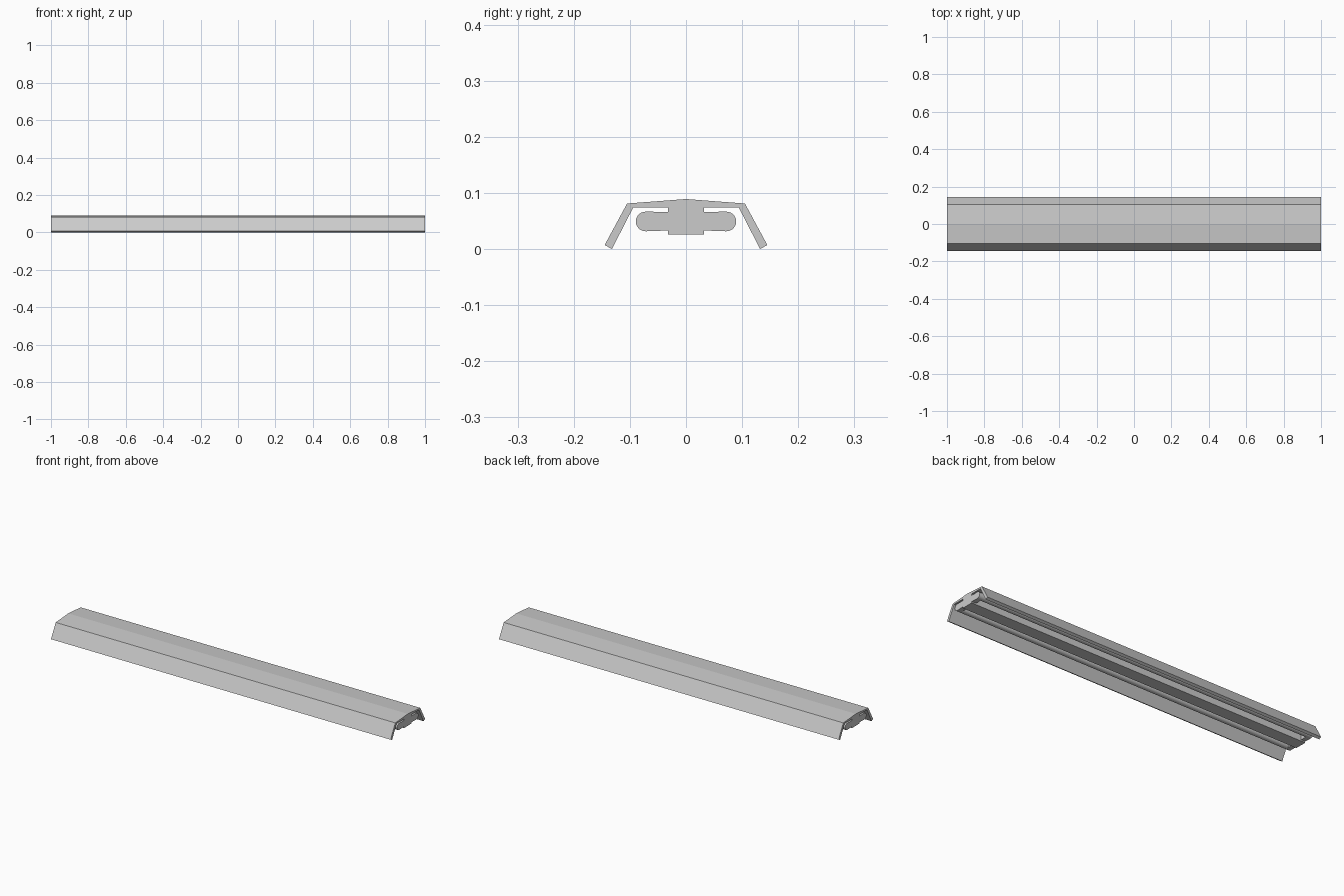
import bpy, bmesh, math

if "Cube" in bpy.data.objects:
    bpy.data.objects.remove(bpy.data.objects["Cube"])


def extrude_profile(name, pts, x0, x1):
    """Extrude a closed (y, z) outline along x."""
    bm = bmesh.new()
    face = bm.faces.new([bm.verts.new((x0, y, z)) for y, z in pts])
    ret = bmesh.ops.extrude_face_region(bm, geom=[face])
    verts = [g for g in ret["geom"] if isinstance(g, bmesh.types.BMVert)]
    bmesh.ops.translate(bm, verts=verts, vec=(x1 - x0, 0, 0))
    bmesh.ops.recalc_face_normals(bm, faces=bm.faces)
    me = bpy.data.meshes.new(name)
    bm.to_mesh(me)
    bm.free()
    ob = bpy.data.objects.new(name, me)
    bpy.context.collection.objects.link(ob)
    return ob


def smooth(ob):
    bpy.ops.object.select_all(action="DESELECT")
    ob.select_set(True)
    bpy.context.view_layer.objects.active = ob
    bpy.ops.object.shade_smooth_by_angle(angle=math.radians(35))


# folded reflector with the central ballast housing, one closed outline
half = [(0.032, 0.027), (0.032, 0.075), (0.094, 0.075), (0.132, 0.001),
        (0.145, 0.008), (0.105, 0.082)]
outline = half + [(0, 0.09)] + [(-y, z) for y, z in reversed(half)]
low = min(z for y, z in outline)
extrude_profile("reflector_housing", [(y, z - low) for y, z in outline], -1, 1)

# lamp tubes and their rounded end holders
TY, TZ, R, HOLD = 0.072, 0.049, 0.0175, 0.025
for side, label in ((1, "back"), (-1, "front")):
    bpy.ops.mesh.primitive_cylinder_add(vertices=24, radius=R, depth=2 - 2 * HOLD,
                                        location=(0, side * TY, TZ),
                                        rotation=(0, math.pi / 2, 0))
    tube = bpy.context.object
    tube.name = "lamp_tube_" + label
    smooth(tube)
    arc = [(side * (TY + R * math.cos(a)), TZ + R * math.sin(a))
           for a in (math.radians(-90 + 15 * i) for i in range(13))]
    shape = [(side * 0.031, 0.033)] + arc + [(side * 0.031, 0.066)]
    for end, x0 in (("right", 1 - HOLD), ("left", -1)):
        smooth(extrude_profile(f"lamp_holder_{label}_{end}", shape, x0, x0 + HOLD))
